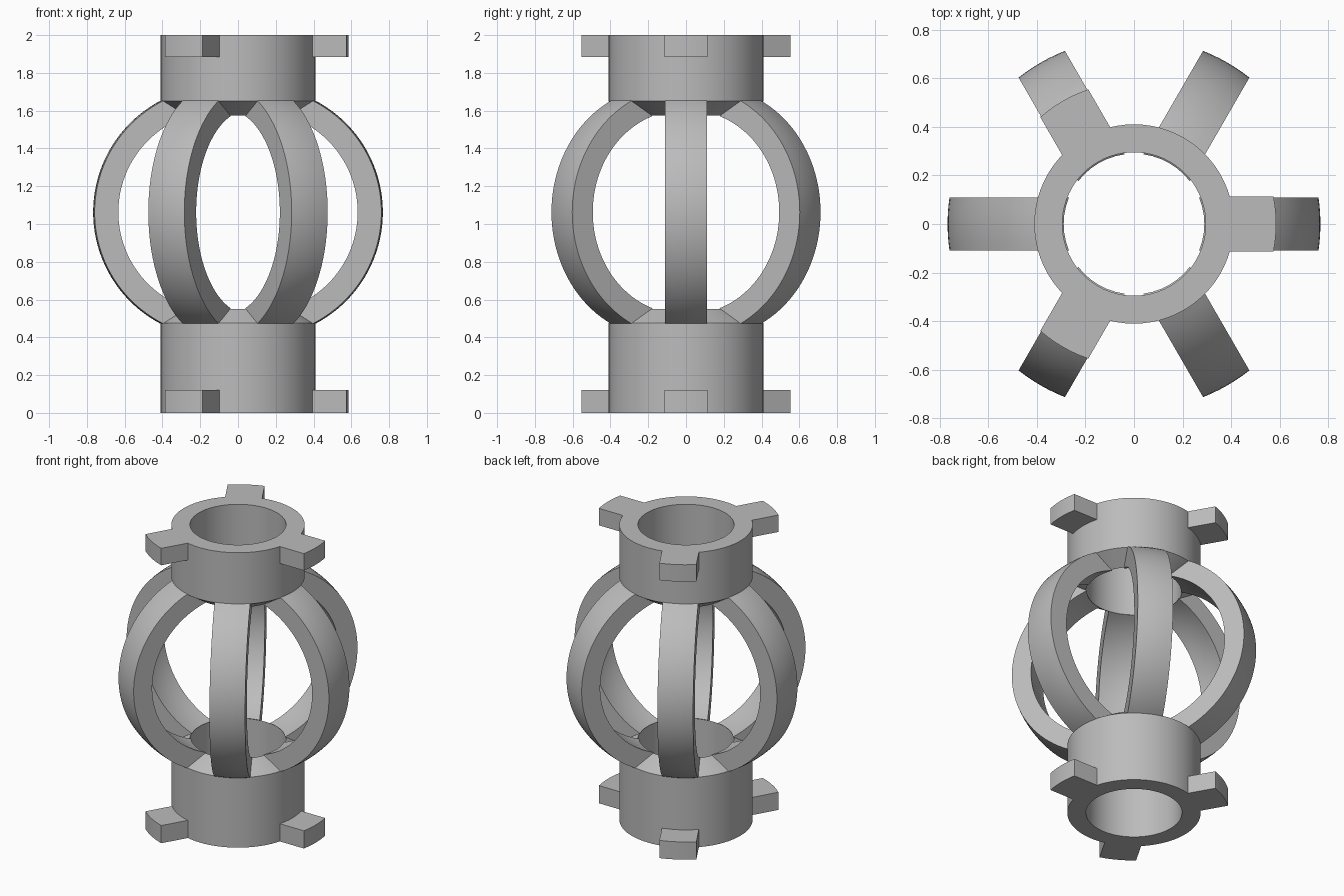
import bpy, bmesh, math
from mathutils import Matrix

cube = bpy.data.objects.get("Cube")
if cube:
    bpy.data.objects.remove(cube)

gray = bpy.data.materials.new("plain gray")
gray.use_nodes = True
color = (0.5, 0.5, 0.5, 1)
gray.diffuse_color = color
gray.node_tree.nodes["Principled BSDF"].inputs["Base Color"].default_value = color

OUTER, INNER = 0.41, 0.295      # collar radii
MID_Z = 1.0625                  # height of the cage centre


def finish(name, bm):
    bmesh.ops.recalc_face_normals(bm, faces=bm.faces)
    mesh = bpy.data.meshes.new(name)
    bm.to_mesh(mesh)
    bm.free()
    mesh.materials.append(gray)
    obj = bpy.data.objects.new(name, mesh)
    bpy.context.collection.objects.link(obj)
    bpy.ops.object.select_all(action='DESELECT')
    obj.select_set(True)
    bpy.context.view_layer.objects.active = obj
    bpy.ops.object.shade_smooth_by_angle(angle=math.radians(30))
    return obj


def collar(name, end_z, rim_z, lip_z, sides=72):
    """Tube with a sloped lip facing the cage."""
    profile = [(OUTER, end_z), (OUTER, rim_z), (INNER, lip_z), (INNER, end_z)]
    bm = bmesh.new()
    rings = []
    for i in range(sides):
        a = math.tau * i / sides
        rings.append([bm.verts.new((r * math.cos(a), r * math.sin(a), z)) for r, z in profile])
    for i, ring in enumerate(rings):
        nxt = rings[(i + 1) % sides]
        for j in range(4):
            k = (j + 1) % 4
            bm.faces.new((ring[j], nxt[j], nxt[k], ring[k]))
    finish(name, bm)


def radial_bar(name, outer, inner, half_width, angle, steps=6):
    """Parallel-sided slice of a revolved section, given as (radius, z) pairs."""
    bm = bmesh.new()
    n = len(outer)
    slices = []
    for s in range(steps + 1):
        y = half_width * (2 * s / steps - 1)
        slices.append([[bm.verts.new((math.sqrt(r * r - y * y), y, z)) for r, z in side]
                       for side in (outer, inner)])
    # curved outer and inner skins, and the two ends
    for (o1, i1), (o2, i2) in zip(slices, slices[1:]):
        for j in range(n - 1):
            bm.faces.new((o1[j], o2[j], o2[j + 1], o1[j + 1]))
            bm.faces.new((i1[j], i1[j + 1], i2[j + 1], i2[j]))
        for j in (0, n - 1):
            bm.faces.new((o1[j], i1[j], i2[j], o2[j]))
    # flat flanks
    for o, i in (slices[0], slices[-1]):
        for j in range(n - 1):
            bm.faces.new((o[j], o[j + 1], i[j + 1], i[j]))
    bmesh.ops.rotate(bm, verts=bm.verts, cent=(0, 0, 0), matrix=Matrix.Rotation(angle, 3, 'Z'))
    finish(name, bm)


def arc(radius, half_angle, count=40):
    points = []
    for i in range(count + 1):
        a = math.radians(half_angle * (2 * i / count - 1))
        points.append((0.1 + radius * math.cos(a), MID_Z + radius * math.sin(a)))
    return points


# Collars
collar("bottom_collar", 0, 0.475, 0.55)
collar("top_collar", 2, 1.65, 1.575)

# Bowed cage ribs
for i in range(6):
    radial_bar(f"cage_rib_{i + 1}", arc(0.667, 63), arc(0.543, 69.6), 0.11, math.tau * i / 6)

# Locking tabs on both ends
for level, low, high in (("bottom", 0, 0.12), ("top", 1.885, 2)):
    for i in range(3):
        radial_bar(f"{level}_tab_{i + 1}", [(0.585, low), (0.585, high)],
                   [(0.408, low), (0.408, high)], 0.114, math.tau * i / 3)
